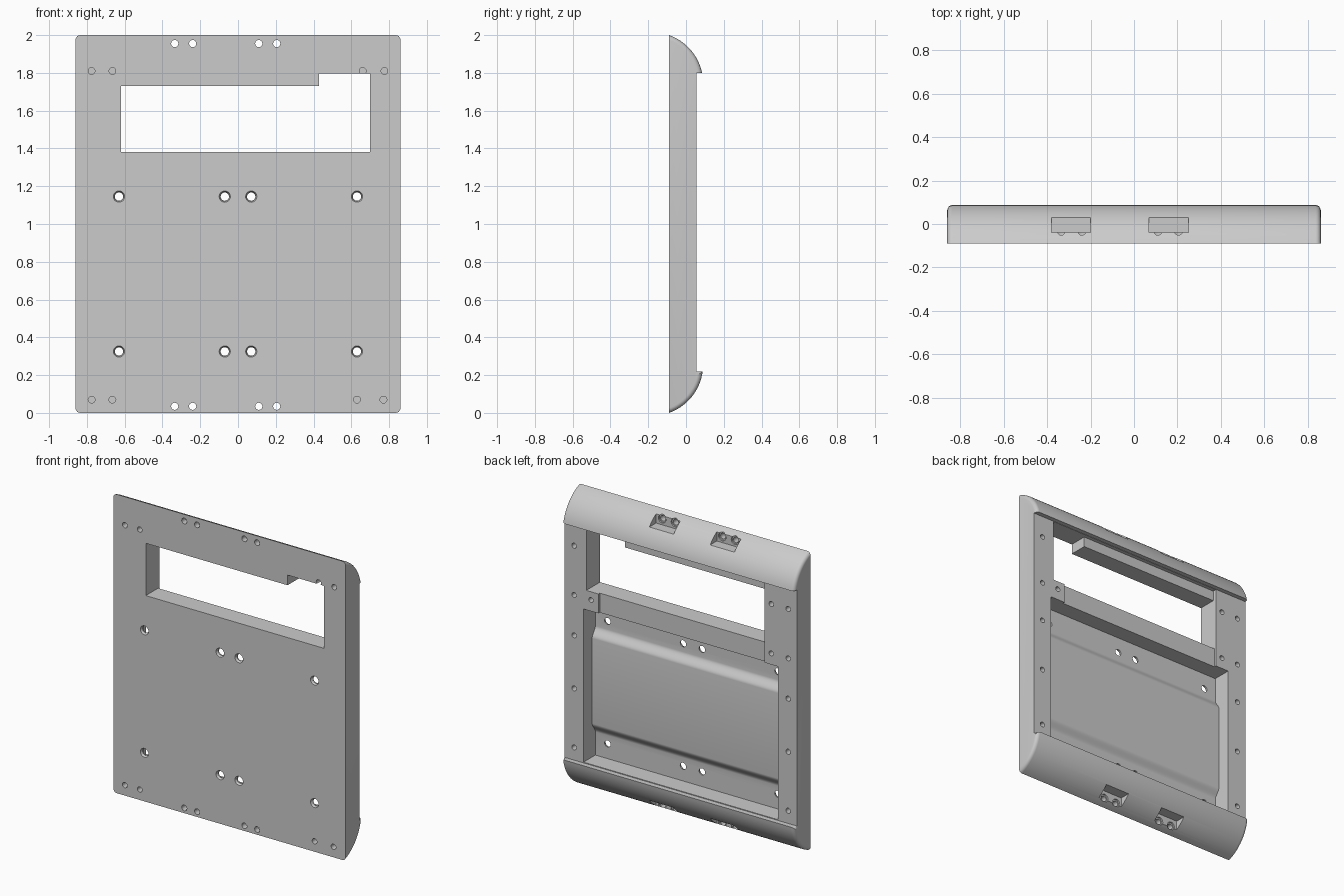
import bpy, bmesh, math
from mathutils import Matrix, Vector

if "Cube" in bpy.data.objects:
    bpy.data.objects.remove(bpy.data.objects["Cube"])

grey = bpy.data.materials.new("light_grey")
grey.diffuse_color = (0.6, 0.6, 0.6, 1)
grey.use_nodes = True
grey.node_tree.nodes["Principled BSDF"].inputs["Base Color"].default_value = grey.diffuse_color


def finish(bm, name):
    bmesh.ops.recalc_face_normals(bm, faces=bm.faces)
    me = bpy.data.meshes.new(name)
    bm.to_mesh(me)
    bm.free()
    me.materials.append(grey)
    ob = bpy.data.objects.new(name, me)
    bpy.context.collection.objects.link(ob)
    return ob


def prism(bm, pts, vec):
    """Extrude a closed polygon of 3D points along vec."""
    f = bm.faces.new([bm.verts.new(p) for p in pts])
    r = bmesh.ops.extrude_face_region(bm, geom=[f])
    bmesh.ops.translate(bm, vec=vec, verts=[g for g in r["geom"] if isinstance(g, bmesh.types.BMVert)])


def box(bm, x0, x1, y0, y1, z0, z1):
    prism(bm, [(x0, y0, z0), (x1, y0, z0), (x1, y0, z1), (x0, y0, z1)], (0, y1 - y0, 0))


def hole(bm, x, z, y0, y1, r_front, r_back=None):
    m = Matrix.Translation((x, (y0 + y1) / 2, z)) @ Matrix.Rotation(math.pi / 2, 4, 'X')
    bmesh.ops.create_cone(bm, cap_ends=True, segments=20, radius1=r_back or r_front,
                          radius2=r_front, depth=y1 - y0, matrix=m)


# Body: side profile with curved ends, extruded across x
def arc(z_lip):
    pts = []
    a0 = math.atan2(z_lip - 1.745, 0.265)
    a1 = math.atan2(0.255, 0.09)
    for i in range(17):
        a = a0 + (a1 - a0) * i / 16
        pts.append((-0.18 + 0.2705 * math.cos(a), 1.745 + 0.2705 * math.sin(a)))
    pts[-1] = (-0.09, 2.0)
    return pts


top = arc(1.80)
bottom = [(y, 2 - z) for y, z in reversed(arc(1.78))]
profile = bottom + [(0.055, 0.22), (0.055, 1.80)] + top
bm = bmesh.new()
prism(bm, [(-0.86, y, z) for y, z in profile], (1.72, 0, 0))
# round the ends of the curved caps
ends = []
for e in bm.edges:
    a, b = e.verts[0].co, e.verts[1].co
    same_end = abs(a.x - b.x) < 1e-5
    on_arc = min(a.z, b.z) > 1.79 or max(a.z, b.z) < 0.23
    if same_end and on_arc and abs(a.z - b.z) > 1e-4:
        ends.append(e)
bmesh.ops.bevel(bm, geom=ends, offset=0.024, segments=5, profile=0.5, affect='EDGES')
body = finish(bm, "mounting_plate")

cutters = []

# Stepped window through the plate
bm = bmesh.new()
prism(bm, [(x, -0.3, z) for x, z in [(-0.62, 1.38), (0.70, 1.38), (0.70, 1.798),
                                     (0.43, 1.798), (0.43, 1.73), (-0.62, 1.73)]], (0, 0.6, 0))
cutters.append(finish(bm, "window_cutter"))

# Lowered crossbar and lowered top block on the back
bm = bmesh.new()
box(bm, -0.62, 0.61, 0.04, 0.2, 1.24, 1.40)
box(bm, -0.62, 0.44, 0.03, 0.2, 1.70, 1.798)
cutters.append(finish(bm, "step_cutter"))

# Large back pocket whose floor rises smoothly in the middle
lo, hi = -0.07, -0.035
ramp = []
for i in range(11):
    t = i / 10
    ramp.append((lo + (hi - lo) * (3 * t * t - 2 * t ** 3), 0.38 + 0.07 * t))
floor = [(0.2, 0.225), (lo, 0.225)] + ramp
floor += [(y, 1.47 - z) for y, z in reversed(ramp)] + [(lo, 1.25), (0.2, 1.25)]
bm = bmesh.new()
prism(bm, [(-0.72, y, z) for y, z in floor], (1.44, 0, 0))
cutters.append(finish(bm, "pocket_cutter"))

# Screw notches in both curved caps
bm = bmesh.new()
for x in (-0.38, 0.07):
    box(bm, x, x + 0.18, -0.04, 0.2, 1.915, 2.1)
    box(bm, x, x + 0.18, -0.04, 0.2, -0.1, 0.085)
cutters.append(finish(bm, "notch_cutter"))

# Through holes, blind corner holes and rail holes
bm = bmesh.new()
main_holes = [(x, z) for x in (-0.63, -0.07, 0.07, 0.63) for z in (1.145, 0.325)]
cap_holes = [(x, z) for x in (-0.335, -0.24, 0.11, 0.205) for z in (1.955, 0.035)]
for x, z in main_holes:
    hole(bm, x, z, -0.2, 0.0, 0.022)
for x, z in cap_holes:
    hole(bm, x, z, -0.2, 0.1, 0.019)
for x in (-0.775, -0.665, 0.66, 0.775):
    hole(bm, x, 1.81, -0.2, -0.02, 0.018)
for x in (-0.775, -0.665, 0.63, 0.77):
    hole(bm, x, 0.07, -0.2, -0.03, 0.018)
for z in (1.655, 1.325, 1.055, 0.70, 0.305):
    for x in (-0.795, 0.79):
        hole(bm, x, z, -0.03, 0.2, 0.017)
for x, z in ((-0.67, 1.655), (-0.67, 1.325), (0.665, 1.325)):
    hole(bm, x, z, -0.03, 0.2, 0.017)
cutters.append(finish(bm, "hole_cutter"))

# Countersinks
bm = bmesh.new()
for x, z in main_holes:
    hole(bm, x, z, -0.095, -0.075, 0.032, 0.024)
for x, z in cap_holes:
    hole(bm, x, z, -0.05, 0.0, 0.028)
cutters.append(finish(bm, "countersink_cutter"))

# Apply the cuts
bpy.context.view_layer.objects.active = body
for c in cutters:
    m = body.modifiers.new(c.name, 'BOOLEAN')
    m.operation = 'DIFFERENCE'
    m.solver = 'EXACT'
    m.object = c
    bpy.ops.object.modifier_apply(modifier=m.name)
for c in cutters:
    bpy.data.objects.remove(c)

bpy.ops.object.select_all(action='DESELECT')
body.select_set(True)
bpy.ops.object.shade_smooth_by_angle(angle=math.radians(30))
